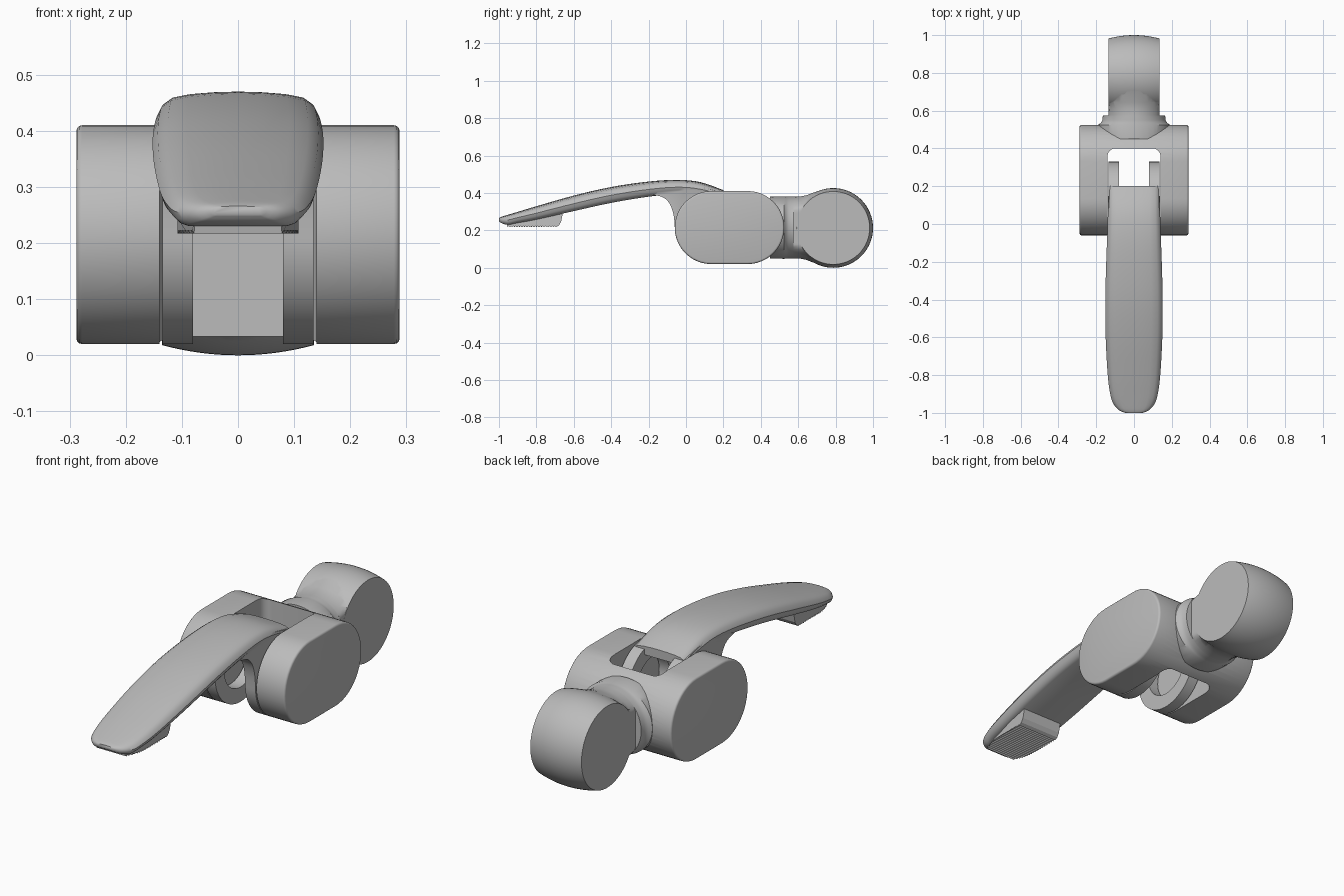
import bpy, bmesh
from math import sin, cos, pi, radians

cube = bpy.data.objects.get("Cube")
if cube:
    bpy.data.objects.remove(cube, do_unlink=True)

grey = bpy.data.materials.new("satin_grey")
grey.use_nodes = True
colour = (0.5, 0.5, 0.5, 1)
grey.diffuse_color = colour
grey.node_tree.nodes["Principled BSDF"].inputs["Base Color"].default_value = colour


def loft(name, rings):
    """Closed solid through matching rings of points."""
    bm = bmesh.new()
    rows = [[bm.verts.new(p) for p in ring] for ring in rings]
    n = len(rows[0])
    for a, b in zip(rows, rows[1:]):
        for i in range(n):
            j = (i + 1) % n
            bm.faces.new((a[i], a[j], b[j], b[i]))
    bm.faces.new(rows[0][::-1])
    bm.faces.new(rows[-1])
    bmesh.ops.recalc_face_normals(bm, faces=bm.faces)
    mesh = bpy.data.meshes.new(name)
    bm.to_mesh(mesh)
    bm.free()
    mesh.materials.append(grey)
    ob = bpy.data.objects.new(name, mesh)
    bpy.context.collection.objects.link(ob)
    return ob


def prism(name, profile, half):
    """Side profile (y, z) extruded across x."""
    return loft(name, [[(x, y, z) for y, z in profile] for x in (-half, half)])


def arc(cy, cz, r, a0, a1, n=24):
    steps = [radians(a0 + (a1 - a0) * i / n) for i in range(n + 1)]
    return [(cy + r * cos(a), cz + r * sin(a)) for a in steps]


def apply_mod(ob, mod):
    bpy.context.view_layer.objects.active = ob
    bpy.ops.object.modifier_apply(modifier=mod.name)


def combine(ob, other, operation):
    mod = ob.modifiers.new("combine", 'BOOLEAN')
    mod.operation, mod.object, mod.solver = operation, other, 'EXACT'
    apply_mod(ob, mod)
    bpy.data.objects.remove(other, do_unlink=True)


def smooth_path(points, steps=4):
    """Catmull-Rom resampling of rows of values."""
    pts = [points[0]] + points + [points[-1]]
    out = []
    for a, b, c, d in zip(pts, pts[1:], pts[2:], pts[3:]):
        for k in range(steps):
            t = k / steps
            out.append([q + t / 2 * (r - p + t * (2 * p - 5 * q + 4 * r - s
                        + t * (3 * (q - r) + s - p)))
                        for p, q, r, s in zip(a, b, c, d)])
    return out + [points[-1]]


AXIS = 0.215   # height of the pivot line

# Fork: rounded block with a slot for the lever
fork = prism("fork", arc(0.135, AXIS, 0.195, 270, 90) + arc(0.33, AXIS, 0.195, 90, -90), 0.288)
bevel = fork.modifiers.new("edge", 'BEVEL')
bevel.width, bevel.segments, bevel.angle_limit = 0.01, 3, radians(50)
apply_mod(fork, bevel)
plan = [(-0.14, -0.2), (0.14, -0.2)] + arc(0.1, 0.36, 0.04, 0, 90, 8) + arc(-0.1, 0.36, 0.04, 90, 180, 8)
combine(fork, loft("slot", [[(x, y, z) for x, y in plan] for z in (-0.1, 0.6)]), 'DIFFERENCE')

# Neck: flared round stub, flattened at the sides where it meets the head
neck_rows = [(0.45, 0.19, 0.165, 0.2), (0.525, 0.19, 0.167, 0.2), (0.535, 0.176, 0.165, 0.2),
             (0.55, 0.167, 0.165, 0.2), (0.574, 0.165, 0.165, 0.2), (0.575, 0.165, 0.165, 0.1345),
             (0.61, 0.172, 0.166, 0.1345), (0.645, 0.19, 0.173, 0.1345),
             (0.68, 0.21, 0.187, 0.1345), (0.72, 0.21, 0.199, 0.1345), (0.78, 0.2, 0.2, 0.1345)]
neck = loft("neck", [[(max(-lim, min(lim, rx * cos(a))), y, AXIS + rz * sin(a))
                      for a in [2 * pi * i / 64 for i in range(64)]]
                     for y, rx, rz, lim in neck_rows])

# Head: crowned barrel lying across the model
xs = [0.135 * i / 8 for i in range(-8, 9)]
head = loft("head", [[(x, y, z) for y, z in
                      arc(0.787, 0.213, 0.213 - 0.018 * (x / 0.135) ** 2, 0, 354.375, 63)] for x in xs])
combine(head, neck, 'UNION')
combine(fork, head, 'UNION')

# Lever arm: rows of y, top, bottom, half width
arm_rows = [(-1.0, 0.266, 0.25, 0.045), (-0.985, 0.273, 0.238, 0.08), (-0.95, 0.284, 0.23, 0.11),
            (-0.9, 0.299, 0.24, 0.126), (-0.8, 0.329, 0.258, 0.139), (-0.6, 0.386, 0.303, 0.15),
            (-0.4, 0.432, 0.347, 0.152), (-0.2, 0.461, 0.38, 0.147), (-0.04, 0.47, 0.395, 0.141),
            (0.08, 0.457, 0.385, 0.138), (0.2, 0.415, 0.365, 0.135)]
half_section = [(0.3, 0.985), (0.6, 0.94), (0.82, 0.86), (0.94, 0.7), (1, 0.48),
                (0.96, 0.25), (0.88, 0.07), (0.78, 0)]
section = [(0, 1)] + half_section + [(-u, v) for u, v in reversed(half_section)]
lever = loft("lever", [[(u * w, y, bot + v * (top - bot)) for u, v in section]
                       for y, top, bot, w in smooth_path(arm_rows)])

# Hub under the arm, with a curved web at its front
web = smooth_path([(-0.06, AXIS), (-0.066, 0.28), (-0.085, 0.338), (-0.12, 0.375), (-0.175, 0.39)])
hub = prism("hub", arc(0.135, AXIS, 0.195, 68, -180, 60) + web[1:]
            + [(-0.1, 0.42), (0, 0.435), (0.1, 0.425), (0.17, 0.408)], 0.1345)
combine(lever, hub, 'UNION')

# Channel that splits the hub into two cheeks, and the pivot hole through them
channel = [(-0.3, -0.1), (0.5, -0.1), (0.5, 0.6), (0.2, 0.6), (0.2, 0.372), (-0.04, 0.372), (-0.3, 0.2)]
combine(lever, prism("channel", channel, 0.08), 'DIFFERENCE')
combine(lever, prism("pivot_hole", arc(0.135, AXIS, 0.125, 0, 352.5, 47), 0.3), 'DIFFERENCE')

# Ribbed grip pad under the tip, narrowing towards the front
teeth = [(-0.955 + 0.0065 * i, 0.217 + 0.006 * (i % 2)) for i in range(41)]
pad = prism("grip_pad", [(-0.96, 0.245)] + teeth
            + [(-0.68, 0.226), (-0.668, 0.245), (-0.655, 0.31), (-0.8, 0.28)], 0.108)
for v in pad.data.vertices:
    if v.co.y < -0.85:
        v.co.x *= 1 - 0.3 * ((-0.85 - v.co.y) / 0.11) ** 2

for ob, angle in ((fork, 35), (lever, 40), (pad, 20)):
    bpy.ops.object.select_all(action='DESELECT')
    ob.select_set(True)
    bpy.context.view_layer.objects.active = ob
    bpy.ops.object.shade_smooth_by_angle(angle=radians(angle))
